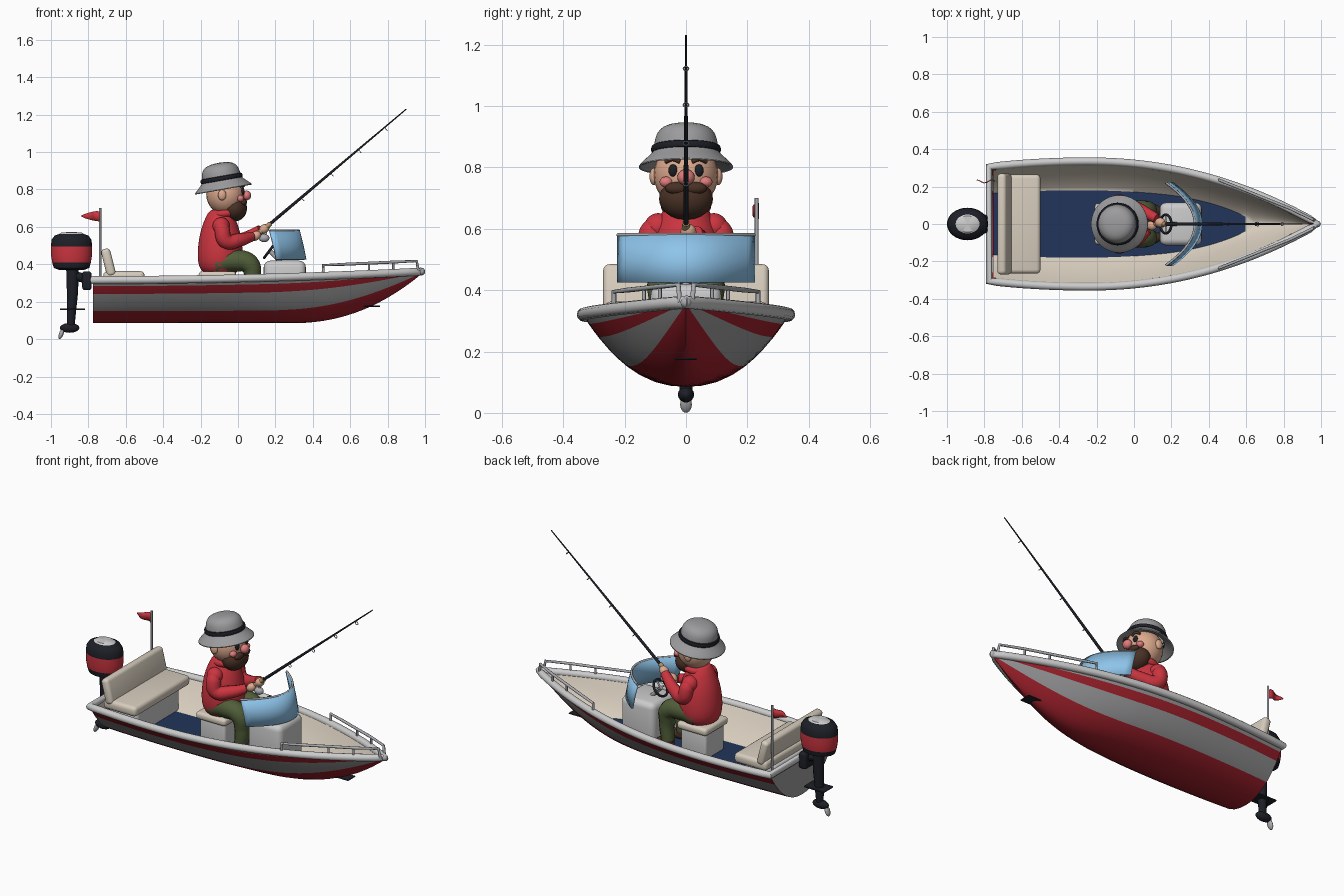
import bpy, bmesh
from math import sin, cos, pi, radians
from mathutils import Vector, Matrix

if "Cube" in bpy.data.objects:
    bpy.data.objects.remove(bpy.data.objects["Cube"])

def mat(name, r, g, b):
    m = bpy.data.materials.new(name)
    m.diffuse_color = (r, g, b, 1)
    m.use_nodes = True
    m.node_tree.nodes["Principled BSDF"].inputs["Base Color"].default_value = m.diffuse_color
    return m

RED, HULLRED = mat("red", .6, .035, .05), mat("hull_red", .36, .015, .025)
GREY, WHITE = mat("hull_grey", .33, .33, .34), mat("white", .72, .73, .75)
CREAM, NAVY = mat("cream", .68, .61, .51), mat("navy", .015, .035, .1)
SKIN, PINK = mat("skin", .72, .4, .27), mat("pink", .75, .2, .2)
GREEN, BROWN = mat("green", .08, .11, .04), mat("brown", .065, .03, .018)
GLASS, BLACK = mat("glass", .27, .55, .82), mat("black", .012, .014, .02)
METAL, TAN = mat("metal", .4, .41, .43), mat("tan", .45, .3, .14)

def finish(o, m=None, angle=40):
    if m: o.data.materials.append(m)
    bpy.ops.object.select_all(action='DESELECT')
    o.select_set(True)
    bpy.context.view_layer.objects.active = o
    bpy.ops.object.shade_smooth_by_angle(angle=radians(angle))
    return o

def from_bm(name, bm, m=None, angle=40):
    me = bpy.data.meshes.new(name)
    bm.to_mesh(me); bm.free()
    o = bpy.data.objects.new(name, me)
    bpy.context.collection.objects.link(o)
    return finish(o, m, angle)

def ball(name, loc, size, m, tilt=0):
    bm = bmesh.new()
    bmesh.ops.create_uvsphere(bm, u_segments=24, v_segments=14, radius=1)
    bm.transform(Matrix.Translation(loc) @ Matrix.Rotation(radians(tilt), 4, 'Y') @ Matrix.Diagonal((*size, 1)))
    return from_bm(name, bm, m)

def box(name, loc, size, m, bevel=.01, tilt=0):
    bm = bmesh.new()
    bmesh.ops.create_cube(bm, size=1)
    bm.transform(Matrix.Diagonal((*size, 1)))
    bmesh.ops.bevel(bm, geom=bm.edges[:], offset=bevel, segments=4, profile=.5, affect='EDGES')
    bm.transform(Matrix.Translation(loc) @ Matrix.Rotation(radians(tilt), 4, 'Y'))
    return from_bm(name, bm, m)

def tube(name, pts, radii, m, smooth=False, cyclic=False):
    cu = bpy.data.curves.new(name, 'CURVE')
    cu.dimensions, cu.bevel_depth, cu.bevel_resolution, cu.use_fill_caps = '3D', 1, 4, True
    s = cu.splines.new('BEZIER' if smooth else 'POLY')
    P = s.bezier_points if smooth else s.points
    P.add(len(pts) - 1)
    for i, (p, q) in enumerate(zip(P, pts)):
        p.co = q if smooth else (*q, 1)
        p.radius = radii[i] if isinstance(radii, (list, tuple)) else radii
        if smooth: p.handle_left_type = p.handle_right_type = 'AUTO'
    s.use_cyclic_u = cyclic
    o = bpy.data.objects.new(name, cu)
    bpy.context.collection.objects.link(o)
    bpy.ops.object.select_all(action='DESELECT')
    o.select_set(True)
    bpy.context.view_layer.objects.active = o
    bpy.ops.object.convert(target='MESH')
    return finish(bpy.context.object, m, 50)

def grid(name, rows, mats, pick=lambda i, j: 0, wrap=False, cap=False, angle=40):
    bm = bmesh.new()
    V = [[bm.verts.new(p) for p in r] for r in rows]
    n = len(rows[0])
    for i in range(len(rows) - 1):
        for j in range(n if wrap else n - 1):
            k = (j + 1) % n
            f = bm.faces.new((V[i][j], V[i][k], V[i + 1][k], V[i + 1][j]))
            f.material_index = pick(i, j)
    if cap: bm.faces.new(V[0]).material_index = cap - 1
    bmesh.ops.remove_doubles(bm, verts=bm.verts, dist=1e-5)
    bmesh.ops.recalc_face_normals(bm, faces=bm.faces)
    o = from_bm(name, bm, None, angle)
    for m in mats: o.data.materials.append(m)
    return o

def lathe(name, prof, loc, mats, pick=lambda i, j: 0, sx=1, sy=1, tilt=0, sub=True):
    rot = Matrix.Rotation(radians(tilt), 3, 'Y')
    rows = [[Vector(loc) + rot @ Vector((r * sx * cos(a * pi / 16), r * sy * sin(a * pi / 16), z))
             for a in range(32)] for r, z in prof]
    o = grid(name, rows, mats, pick, wrap=True)
    if sub:
        s = o.modifiers.new("smooth", 'SUBSURF')
        s.levels = s.render_levels = 1
    return o

# Hull lines
def width(x):
    return .335 * (1 - (max(0, x + .25) / 1.235) ** 2.1) - .03 * (min(0, x + .25) / .53) ** 2
def keel(x): return .085 + .262 * (max(0, x - .28) / .7) ** 2.2
def sheer(x): return .313 + .045 * ((x + .775) / 1.755) ** 2
def power(x): return 2.25 - .95 * max(0, (x - .2) / .8)

XS = [-.775 + 1.755 * i / 40 for i in range(41)]
T = [.15, .3, .45, .57, .66, .75, .846, .893, .94, .97, 1]
TS = [-t for t in reversed(T)] + [0] + T
def section(x):
    k, s = keel(x), sheer(x)
    return [(x, width(x) * t, k + (s - k) * abs(t) ** power(x)) for t in TS]
def stripe(i, j):
    row = j - 11 if j >= 11 else 10 - j
    return 0 if row < 4 or row in (7, 8) else 1
grid("hull", [section(x) for x in XS], [HULLRED, GREY], stripe, cap=2)

# Inner liner and floor
FLOOR = .165
def liner(x):
    k, s, w, p = keel(x) + .02, sheer(x), max(width(x) - .02, .002), power(x)
    t0 = (max(0, FLOOR - k) / (s - k)) ** (1 / p)
    half = [t0 + (1 - t0) * j / 7 for j in range(8)]
    return [(x, w * t, k + (s - k) * abs(t) ** p) for t in [-h for h in reversed(half)] + half]
LX = [-.755 + 1.69 * i / 40 for i in range(41)]
L = [liner(x) for x in LX]
grid("inner_liner", L, [CREAM], cap=1)
grid("floor", [[(p[0], p[1], FLOOR + .002) for p in (r[7], r[8])] for r in L if r[8][1] > .002], [NAVY])

# Gunwale tube around the edge
side = [(x, width(x), sheer(x) + .003) for x in XS]
tube("gunwale", side + [(x, -y, z) for x, y, z in reversed(side[:-1])], .021, WHITE, cyclic=True)
ball("bow_eye", (.98, 0, .36), (.018, .018, .018), METAL)
box("bow_fin", (.71, 0, .176), (.1, .07, .006), BLACK, .002)

# Bow rails
for s, n in ((1, "left"), (-1, "right")):
    pts = [(.455, .235), (.57, .19), (.7, .137), (.83, .085), (.955, .025)]
    top = [(x, s * y, .395 + .045 * (x - .455)) for x, y in pts]
    tube(n + "_bow_rail", [(.455, s * .235, .335)] + top + [(.965, s * .02, .36)], .008, METAL)
    for i in (2, 3):
        x, y, z = top[i]
        tube(n + "_rail_post", [(x, y, .34), (x, y, z)], .006, METAL)

# Stern bench
box("bench_base", (-.63, 0, .24), (.2, .4, .15), WHITE, .015)
box("bench_cushion", (-.61, 0, .333), (.22, .53, .06), CREAM, .022)
box("bench_back", (-.693, 0, .41), (.05, .54, .15), CREAM, .02, -14)

# Helm seat
box("seat_box", (-.11, 0, .245), (.17, .18, .16), WHITE, .015)
box("seat_cushion", (-.11, 0, .34), (.2, .22, .045), CREAM, .018)

# Console, windscreen and steering wheel
box("console", (.25, 0, .292), (.225, .23, .255), WHITE, .035)
arc = [-1 + i / 10 for i in range(21)]
ws = grid("windscreen", [[(xc - .155 * a * a, .22 * a, z) for a in arc]
                         for xc, z in ((.36, .425), (.345, .5), (.325, .58))], [GLASS])
so = ws.modifiers.new("thickness", 'SOLIDIFY')
so.thickness, so.offset = .012, 0
tube("windscreen_trim", [(.325 - .155 * a * a, .222 * a, .58) for a in arc], .006, METAL)
def ring(name, c, r, thick, m, tilt=0, n=24):
    rot = Matrix.Rotation(radians(tilt), 3, 'Y')
    tube(name, [Vector(c) + rot @ Vector((r * cos(a * 2 * pi / n), r * sin(a * 2 * pi / n), 0)) for a in range(n)],
         thick, m, cyclic=True)
ring("steering_wheel", (.17, 0, .475), .05, .007, BLACK, -53)
for a in (-1, 0, 1):
    tube("wheel_spoke", [(.17, 0, .475), (.17 + .03 * (a == 0), .048 * a, .475 + .04 * (a == 0))], .005, METAL)
tube("steering_column", [(.165, 0, .478), (.23, 0, .41)], .012, METAL)

# Outboard motor
cowl = [(0, .37), (.6, .37), (.86, .38), (.94, .41), (1, .45), (1, .495), (1, .5), (.97, .53), (.83, .553),
        (.58, .563), (.5, .57), (0, .573)]
lathe("motor_cowl", cowl, (-.89, 0, 0), [BLACK, RED, WHITE],
      lambda i, j: 1 if 3 <= i <= 4 else 2 if i >= 9 else 0, .11, .087, sub=False)
tube("motor_leg", [(-.885, 0, .39), (-.885, 0, .25), (-.895, 0, .06)], [.034, .03, .02], BLACK)
box("cavitation_plate", (-.885, 0, .16), (.135, .09, .01), BLACK, .004)
ball("gearcase", (-.9, 0, .06), (.052, .026, .026), BLACK)
ball("propeller_blade", (-.945, 0, .028), (.012, .019, .029), METAL, 20)
box("motor_bracket", (-.808, 0, .312), (.05, .1, .1), BLACK, .015)
tube("motor_arm", [(-.88, 0, .34), (-.8, 0, .32)], .025, BLACK)

# Flag
tube("flag_pole", [(-.737, .23, .29), (-.737, .23, .7)], .006, METAL)
fl = grid("flag", [[(-.74 - .1 * u / 8, .23 + .008 * sin(u), .658 + v * .027 * (1 - (u / 8) ** 2) - .003 * (u < 1))
                    for v in (-1, 0, 1)] for u in range(9)], [RED])
fl.modifiers.new("thickness", 'SOLIDIFY').thickness = .005

# Angler body, legs and arms
torso = [(0, .345), (.09, .347), (.117, .39), (.123, .45), (.116, .53), (.1, .6), (.078, .65), (.06, .69), (0, .7)]
lathe("torso", torso, (-.095, 0, 0), [RED], sy=1.03)
ring("collar", (-.07, 0, .672), .062, .02, RED, -8)
for s, n in ((1, "left"), (-1, "right")):
    tube(n + "_leg", [(-.12, s * .06, .405), (-.02, s * .068, .42), (.06, s * .072, .4), (.078, s * .072, .32),
                      (.07, s * .072, .22)], [.058, .058, .054, .042, .038], GREEN, True)
    ball(n + "_boot", (.09, s * .072, .195), (.06, .034, .03), BROWN)
    tube(n + "_boot_shaft", [(.07, s * .072, .19), (.07, s * .072, .24)], .035, BROWN)
    hx, hz = (.15, .597) if s > 0 else (.105, .56)
    tube(n + "_arm", [(-.09, s * .085, .625), (-.085, s * .112, .585), (-.065, s * .113, .525), (.01, s * .085, .53),
                      (hx - .03, s * .03, hz - .012)], [.03, .042, .042, .036, .026], RED, True)
    ball(n + "_shoulder", (-.09, s * .09, .605), (.046, .046, .046), RED)
    ball(n + "_hand", (hx - .01, s * .008, hz - .008), (.03, .026, .024), SKIN, -40)
    # Facial features
    ball(n + "_ear", (-.085, s * .105, .77), (.022, .014, .028), SKIN)
    ball(n + "_eye", (.025, s * .042, .79), (.01, .015, .02), BLACK)
    tube(n + "_eyebrow", [(.03, s * .02, .818), (.028, s * .042, .827), (.012, s * .066, .818)], .007, BROWN, True)
    ball(n + "_cheek", (.012, s * .064, .752), (.02, .022, .018), PINK)
    ball(n + "_moustache", (.028, s * .03, .732), (.02, .038, .02), BROWN)
ball("head", (-.067, 0, .775), (.103, .105, .11), SKIN)
ball("beard", (-.018, 0, .697), (.066, .088, .068), BROWN, 15)
ball("nose", (.046, 0, .768), (.024, .028, .026), PINK)

# Bucket hat
hat = [(.1, .0), (.155, -.03), (.158, -.024), (.14, -.006), (.112, .02), (.106, .028), (.104, .055), (.098, .085),
       (.078, .108), (.045, .117), (0, .12)]
lathe("hat", hat, (-.082, 0, .825), [GREY], tilt=-10)
lathe("hat_band", [(.1, .022), (.114, .022), (.115, .035), (.113, .047), (.1, .048)], (-.082, 0, .825), [BLACK], tilt=-10)

# Fishing rod with reel and line guides
def rod(t): return Vector((.075 + .825 * t, 0, .535 + .695 * t))
tube("rod_blank", [rod(0), rod(.3), rod(1)], [.009, .008, .003], BLACK)
tube("rod_handle", [rod(-.01), rod(.12)], .013, TAN)
ball("reel", (.14, 0, .54), (.028, .022, .022), METAL)
tube("reel_foot", [(.14, 0, .54), rod(.1)], .007, METAL)
for t in (.32, .51, .69, .86):
    ring("line_guide", rod(t) + Vector((.008, 0, -.011)), .009, .002, METAL, 50, 12)
